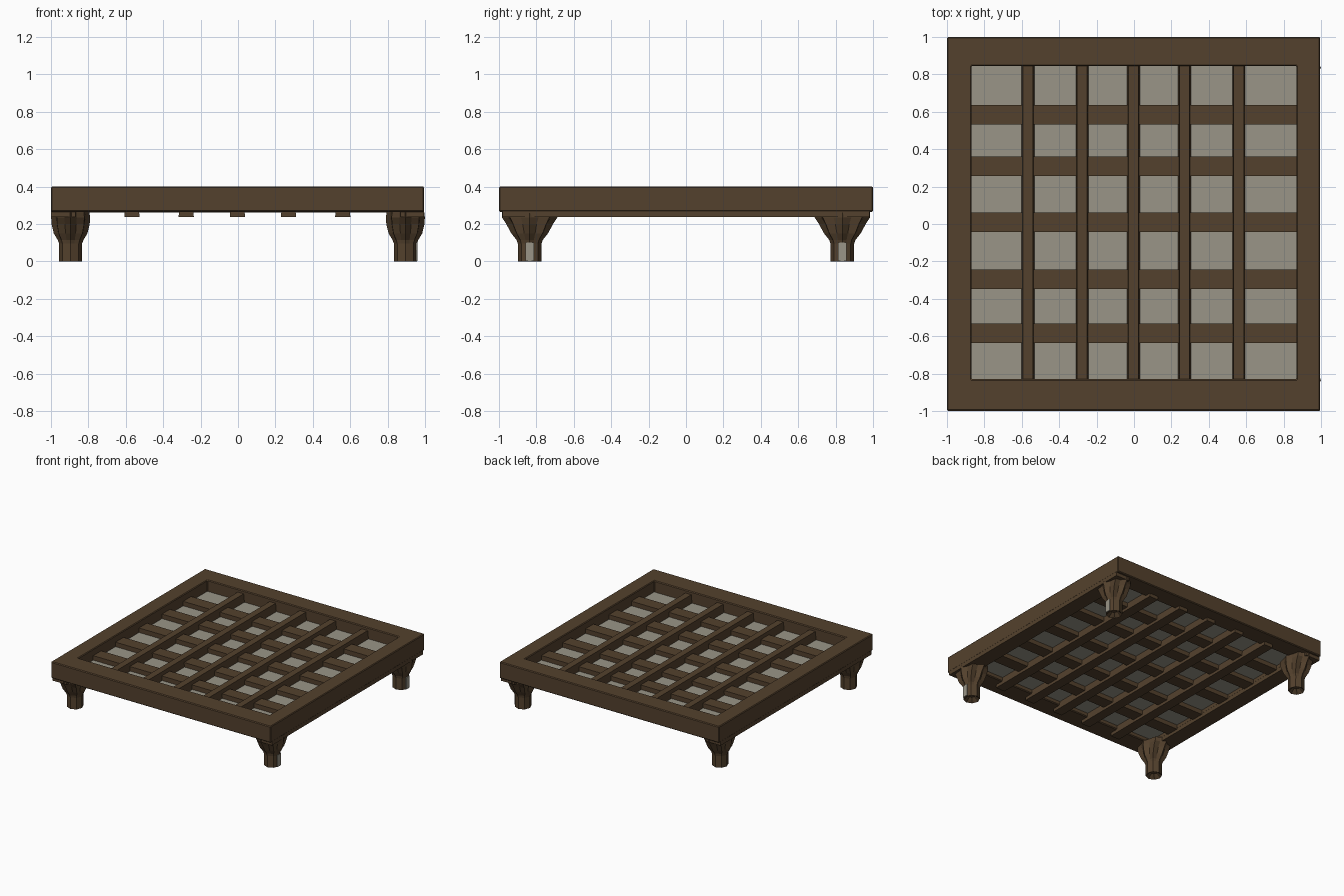
import bpy, bmesh, math

if "Cube" in bpy.data.objects:
    bpy.data.objects.remove(bpy.data.objects["Cube"])


def material(name, rgb):
    m = bpy.data.materials.new(name)
    m.diffuse_color = (*rgb, 1)
    m.use_nodes = True
    m.node_tree.nodes["Principled BSDF"].inputs["Base Color"].default_value = m.diffuse_color
    return m


WOOD = material("brown wood", (0.088, 0.053, 0.026))
PANE = material("pale grey", (0.32, 0.30, 0.245))


def finish(name, bm, mat, bevel=0):
    bmesh.ops.recalc_face_normals(bm, faces=bm.faces[:])
    me = bpy.data.meshes.new(name)
    bm.to_mesh(me)
    bm.free()
    me.materials.append(mat)
    ob = bpy.data.objects.new(name, me)
    bpy.context.collection.objects.link(ob)
    if bevel:
        b = ob.modifiers.new("soft edges", 'BEVEL')
        b.width, b.segments = bevel, 1
    return ob


def prism(name, x, y, z, mat, taper_x=0, bevel=0):
    """Box between ranges; the top can be narrowed along x."""
    bm = bmesh.new()
    rings = []
    for zz, t in ((z[0], 0), (z[1], taper_x)):
        x0, x1 = x[0] + t, x[1] - t
        rings.append([bm.verts.new(p) for p in
                      ((x0, y[0], zz), (x1, y[0], zz), (x1, y[1], zz), (x0, y[1], zz))])
    lo, hi = rings
    bm.faces.new(lo[::-1])
    bm.faces.new(hi)
    for i in range(4):
        j = (i + 1) % 4
        bm.faces.new((lo[i], lo[j], hi[j], hi[i]))
    return finish(name, bm, mat, bevel)


# Outer frame: one ring, with side rails hanging a little lower
IX0, IX1, IY0, IY1 = -0.87, 0.87, -0.83, 0.845
bm = bmesh.new()
outer = ((-1, -1), (0.995, -1), (0.995, 1), (-1, 1))
inner = ((IX0, IY0), (IX1, IY0), (IX1, IY1), (IX0, IY1))
loops = [[bm.verts.new((*p, z)) for p in ring]
         for ring, z in ((outer, 0.265), (outer, 0.4), (inner, 0.4), (inner, 0.265))]
for k in range(4):
    a, b = loops[k], loops[(k + 1) % 4]
    for i in range(4):
        j = (i + 1) % 4
        bm.faces.new((a[i], a[j], b[j], b[i]))
finish("outer_frame", bm, WOOD, 0.006)
prism("left_lower_rail", (-1, IX0), (-0.98, 0.98), (0.237, 0.27), WOOD)
prism("right_lower_rail", (IX1, 0.995), (-0.98, 0.98), (0.237, 0.27), WOOD)

# Long bars (front to back), narrower on top
for i, x in enumerate((-0.567, -0.277, -0.003, 0.27, 0.56)):
    prism(f"long_bar_{i + 1}", (x - 0.041, x + 0.041), (-0.9, 0.9), (0.237, 0.375), WOOD, 0.014)

# Cross bars (left to right), set lower
for i, y in enumerate((-0.585, -0.295, 0.01, 0.308, 0.583)):
    prism(f"cross_bar_{i + 1}", (-0.9, 0.9), (y - 0.052, y + 0.052), (0.262, 0.345), WOOD)

# Infill sheet seen between the bars
prism("infill_panes", (-0.9, 0.9), (-0.88, 0.88), (0.298, 0.308), PANE)

# Legs: octagonal post flaring into a ribbed bracket.
# Each level: height, half width x, half width y, groove depth factor
LEVELS = ((0.0, 0.061, 0.062, 0.924), (0.095, 0.061, 0.063, 0.924),
          (0.115, 0.069, 0.07, 0.85), (0.15, 0.09, 0.098, 0.78),
          (0.20, 0.102, 0.125, 0.78), (0.235, 0.104, 0.148, 0.84),
          (0.268, 0.1, 0.148, 0.9))


def leg(name, cx, cy):
    bm = bmesh.new()
    rings = []
    for z, rx, ry, groove in LEVELS:
        ring = []
        for k in range(16):
            a = math.tau * k / 16
            f = groove if k % 2 else 1
            ring.append(bm.verts.new((cx + rx * f * math.cos(a), cy + ry * f * math.sin(a), z)))
        rings.append(ring)
    for a, b in zip(rings, rings[1:]):
        for i in range(16):
            j = (i + 1) % 16
            bm.faces.new((a[i], a[j], b[j], b[i]))
    foot = bm.faces.new(rings[0][::-1])
    bm.faces.new(rings[-1])
    # small socket under the foot
    bmesh.ops.recalc_face_normals(bm, faces=bm.faces[:])
    bmesh.ops.inset_region(bm, faces=[foot], thickness=0.035)
    bmesh.ops.translate(bm, verts=foot.verts[:], vec=(0, 0, 0.03))
    finish(name, bm, WOOD)


for sx, side in ((-1, "left"), (1, "right")):
    for sy, end in ((-1, "front"), (1, "back")):
        leg(f"{end}_{side}_leg", sx * 0.895, sy * 0.835)

# Pale worn plates on the outer face of the right-hand legs
for sy, end in ((-1, "front"), (1, "back")):
    y = sy * 0.835
    prism(f"{end}_leg_plate", (0.953, 0.960), (y - 0.022, y + 0.022), (0.003, 0.1), PANE)
